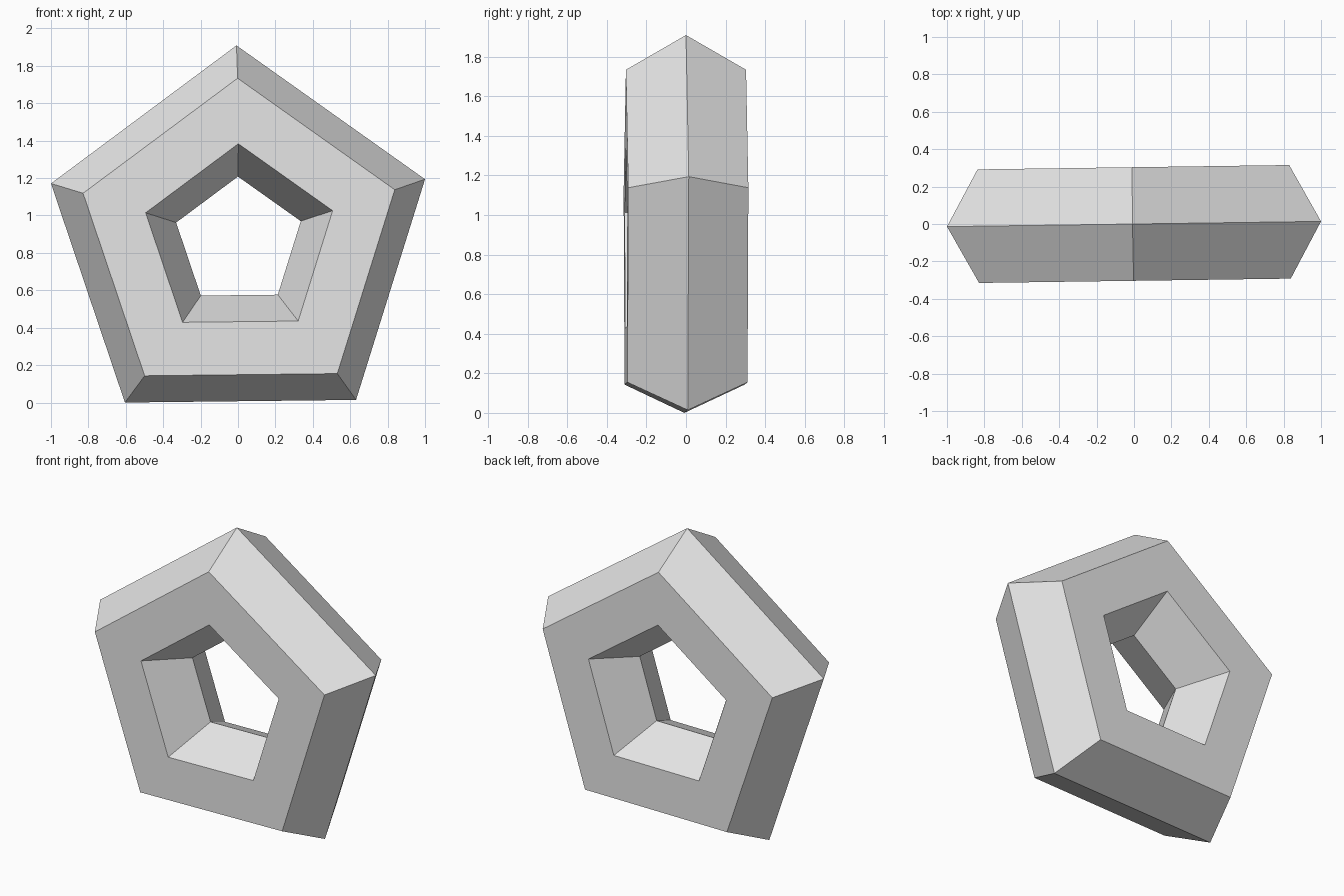
import bpy
from math import radians
from mathutils import Matrix

# Remove the default cube
cube = bpy.data.objects.get("Cube")
if cube:
    bpy.data.objects.remove(cube, do_unlink=True)

# Plain grey material
grey = bpy.data.materials.new("light_grey")
grey.use_nodes = True
colour = (0.8, 0.8, 0.8, 1.0)
grey.diffuse_color = colour
grey.node_tree.nodes["Principled BSDF"].inputs["Base Color"].default_value = colour

# Five-sided ring with a hexagonal section
MAJOR = 0.701
bpy.ops.mesh.primitive_torus_add(
    major_segments=5, minor_segments=6,
    major_radius=MAJOR, minor_radius=MAJOR / 2)
ring = bpy.context.object
ring.name = "pentagon_ring"

# Stand it point up, facing the front, with its slight lean and turn
upright = Matrix.Rotation(radians(90), 4, "Z") @ Matrix.Rotation(radians(-90), 4, "Y")
lean = Matrix.Rotation(radians(-0.65), 4, "Y")
turn = Matrix.Rotation(radians(0.8), 4, "Z")
ring.data.transform(turn @ lean @ upright)

# Rest the lowest corner on the ground and centre the ring
points = [v.co.copy() for v in ring.data.vertices]
low = [min(p[i] for p in points) for i in range(3)]
high = [max(p[i] for p in points) for i in range(3)]
ring.data.transform(Matrix.Translation(
    (-(low[0] + high[0]) / 2, -(low[1] + high[1]) / 2, -low[2])))

# Flat faces in one colour
ring.data.materials.append(grey)
for face in ring.data.polygons:
    face.use_smooth = False
ring.data.update()
